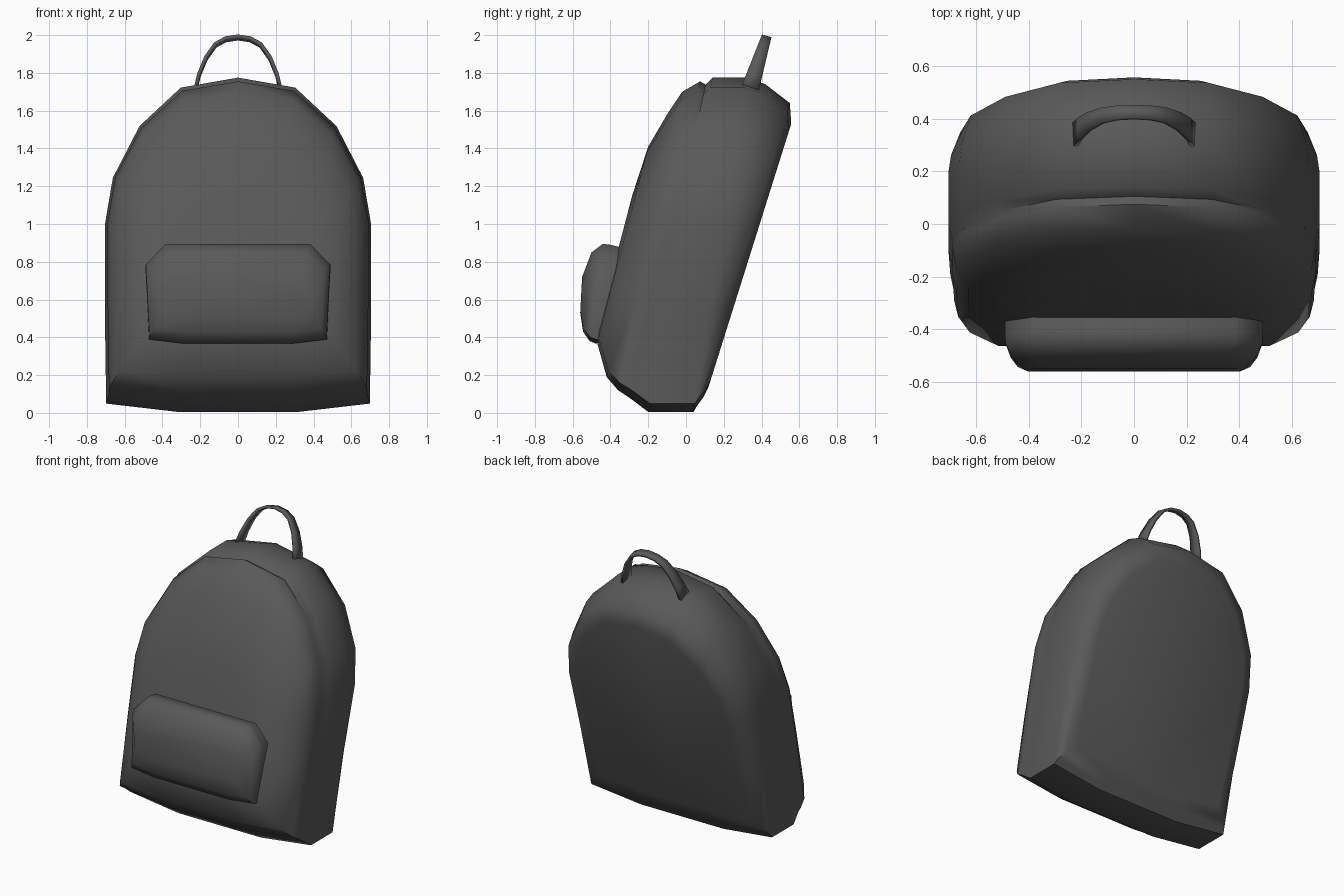
import bpy, bmesh, math

if "Cube" in bpy.data.objects:
    bpy.data.objects.remove(bpy.data.objects["Cube"])

mat = bpy.data.materials.new("dark_fabric")
mat.diffuse_color = (0.1, 0.1, 0.1, 1)
mat.use_nodes = True
mat.node_tree.nodes["Principled BSDF"].inputs["Base Color"].default_value = mat.diffuse_color


def finish(name, bm, angle):
    bmesh.ops.recalc_face_normals(bm, faces=bm.faces)
    me = bpy.data.meshes.new(name)
    bm.to_mesh(me)
    bm.free()
    me.materials.append(mat)
    ob = bpy.data.objects.new(name, me)
    bpy.context.collection.objects.link(ob)
    bpy.ops.object.select_all(action='DESELECT')
    ob.select_set(True)
    bpy.context.view_layer.objects.active = ob
    bpy.ops.object.shade_smooth_by_angle(angle=math.radians(angle))
    return ob


def loft(name, half, rings, angle=50):
    """Skin a mirrored outline through rings of (bottom y, z, top y, z, half width)."""
    outline = half + [(-x, t) for x, t in reversed(half[1:-1])]
    bm = bmesh.new()
    loops = []
    for by, bz, ty, tz, w in rings:
        loops.append([bm.verts.new((x * w, by + t * (ty - by), bz + t * (tz - bz)))
                      for x, t in outline])
    n = len(outline)
    for a, b in zip(loops, loops[1:]):
        for i in range(n):
            j = (i + 1) % n
            bm.faces.new((a[i], a[j], b[j], b[i]))
    bm.faces.new(loops[0])
    bm.faces.new(loops[-1])
    return finish(name, bm, angle)


# Body: leaning arch, front to back, with a shallow seam near the top
arch = [(0, 0), (0.45, 0), (0.99, 0.025), (1, 0.3), (1, 0.56), (0.94, 0.70),
        (0.74, 0.855), (0.43, 0.97), (0, 1)]
loft("backpack_body", arch, [
    (-0.455, 0.50, -0.285, 1.15, 0.36),
    (-0.47, 0.37, -0.20, 1.41, 0.52),
    (-0.42, 0.19, -0.10, 1.58, 0.63),
    (-0.36, 0.12, -0.02, 1.70, 0.675),
    (-0.30, 0.08, 0.075, 1.755, 0.69),
    (-0.28, 0.066, 0.105, 1.738, 0.688),
    (-0.20, 0.005, 0.14, 1.775, 0.705),
    (0.04, 0.005, 0.32, 1.775, 0.705),
    (0.06, 0.04, 0.42, 1.74, 0.695),
    (0.09, 0.08, 0.55, 1.64, 0.66),
    (0.12, 0.14, 0.557, 1.53, 0.59),
])

# Front pocket: padded box with clipped upper corners
flap = [(0, 0), (0.6, 0), (0.96, 0.04), (1, 0.79), (0.78, 1), (0, 1)]
loft("front_pocket", flap, [
    (-0.40, 0.375, -0.32, 0.87, 0.49),
    (-0.48, 0.368, -0.40, 0.89, 0.49),
    (-0.51, 0.38, -0.44, 0.895, 0.488),
    (-0.545, 0.43, -0.50, 0.85, 0.46),
    (-0.56, 0.53, -0.55, 0.72, 0.42),
])

# Carry handle: flat strap that narrows towards the top
side = [(0.225, 1.715), (0.207, 1.79), (0.17, 1.88), (0.12, 1.95), (0.065, 1.98), (0, 1.99)]
path = side + [(-x, z) for x, z in reversed(side[:-1])]
bm = bmesh.new()
strip = []
for x, z in path:
    k = (z - 1.715) / 0.275
    strip.append((bm.verts.new((x, 0.29 + 0.11 * k, z + 0.005)),
                  bm.verts.new((x, 0.385 + 0.065 * k, z - 0.01))))
for a, b in zip(strip, strip[1:]):
    bm.faces.new((a[0], a[1], b[1], b[0]))
handle = finish("carry_handle", bm, 40)
mod = handle.modifiers.new("thickness", 'SOLIDIFY')
mod.thickness = 0.018
mod.offset = 0
